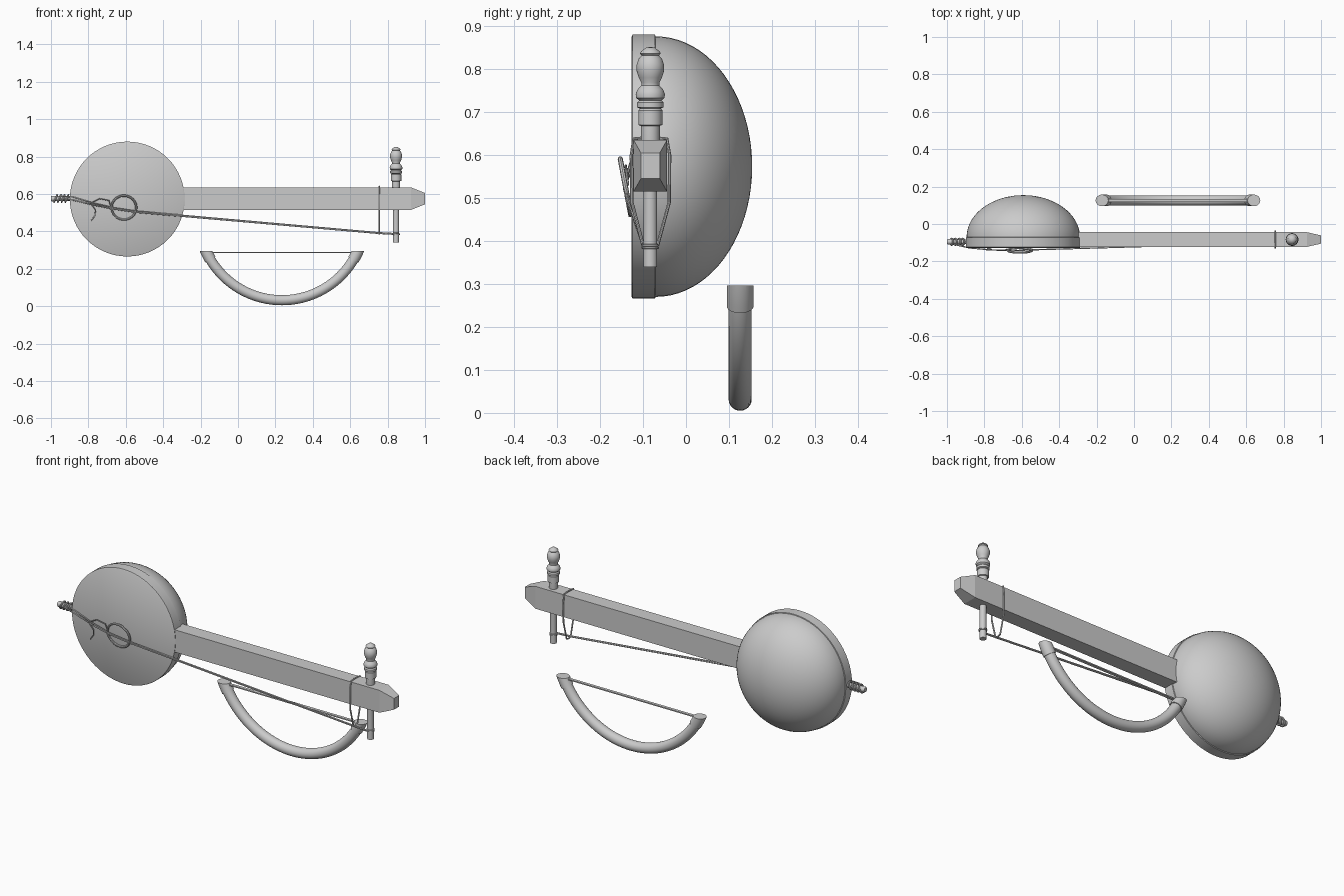
import bpy, bmesh, math
from mathutils import Vector

if "Cube" in bpy.data.objects:
    bpy.data.objects.remove(bpy.data.objects["Cube"])

grey = bpy.data.materials.new("plain_grey")
grey.diffuse_color = (0.6, 0.6, 0.6, 1)
grey.use_nodes = True
grey.node_tree.nodes["Principled BSDF"].inputs["Base Color"].default_value = grey.diffuse_color


def finish(bm, name, smooth=True):
    bmesh.ops.recalc_face_normals(bm, faces=bm.faces)
    me = bpy.data.meshes.new(name)
    bm.to_mesh(me)
    bm.free()
    me.materials.append(grey)
    ob = bpy.data.objects.new(name, me)
    bpy.context.collection.objects.link(ob)
    if smooth:
        bpy.ops.object.select_all(action='DESELECT')
        ob.select_set(True)
        bpy.context.view_layer.objects.active = ob
        bpy.ops.object.shade_smooth_by_angle(angle=math.radians(35))
    return ob


def lathe(name, profile, centre, axis, sides=32):
    """Revolve (radius, height) pairs about the x, y or z axis through centre."""
    bm = bmesh.new()
    c, rings = Vector(centre), []
    for r, h in profile:
        ring = []
        for i in range(sides):
            a = 2 * math.pi * i / sides
            u, v = r * math.cos(a), r * math.sin(a)
            p = {'x': (h, u, v), 'y': (u, h, v), 'z': (u, v, h)}[axis]
            ring.append(bm.verts.new(c + Vector(p)))
        rings.append(ring)
    for a, b in zip(rings, rings[1:]):
        for i in range(sides):
            j = (i + 1) % sides
            bm.faces.new((a[i], a[j], b[j], b[i]))
    bm.faces.new(rings[0])
    bm.faces.new(rings[-1])
    return finish(bm, name)


def tube(name, points, radius, closed=False, sides=8, cut_z=None):
    """Sweep a round section along a path, optionally trimmed flat at cut_z."""
    pts = [Vector(p) for p in points]
    n = len(pts)
    bm = bmesh.new()
    rings, side = [], None
    for i, p in enumerate(pts):
        if closed:
            t = pts[(i + 1) % n] - pts[i - 1]
        else:
            t = pts[min(i + 1, n - 1)] - pts[max(i - 1, 0)]
        t.normalize()
        if side is None:
            side = t.orthogonal()
        side = (side - t * side.dot(t)).normalized()
        up = t.cross(side)
        rings.append([bm.verts.new(p + radius * (math.cos(2 * math.pi * k / sides) * side
                                                 + math.sin(2 * math.pi * k / sides) * up))
                      for k in range(sides)])
    pairs = list(zip(rings, rings[1:])) + ([(rings[-1], rings[0])] if closed else [])
    for a, b in pairs:
        for k in range(sides):
            m = (k + 1) % sides
            bm.faces.new((a[k], a[m], b[m], b[k]))
    if not closed:
        bm.faces.new(rings[0])
        bm.faces.new(rings[-1])
    if cut_z is not None:
        geom = bm.verts[:] + bm.edges[:] + bm.faces[:]
        bmesh.ops.bisect_plane(bm, geom=geom, plane_co=(0, 0, cut_z), plane_no=(0, 0, 1), clear_outer=True)
        bmesh.ops.holes_fill(bm, edges=[e for e in bm.edges if e.is_boundary], sides=0)
    return finish(bm, name)


# Sound bowl: half ellipsoid back, with a short skin-covered drum in front
bowl = [(0.303, -0.09)]
bowl += [(0.303 * math.cos(a), -0.07 + 0.224 * math.sin(a))
         for a in [math.pi / 2 * i / 20 for i in range(20)]] + [(0.004, 0.154)]
lathe("bowl", bowl, (-0.592, 0, 0.573), 'y', 64)
lathe("drum_skin", [(0.302, -0.127), (0.307, -0.124), (0.307, -0.072), (0.301, -0.07)],
      (-0.592, 0, 0.573), 'y', 64)

# Neck: rectangular beam with a tapered tip
bm = bmesh.new()
sections = []
for x, hy, hz in [(-0.34, 0.039, 0.06), (0.925, 0.039, 0.06), (1.0, 0.022, 0.03)]:
    sections.append([bm.verts.new((x, -0.083 + sy * hy, 0.575 + sz * hz))
                     for sy, sz in [(-1, -1), (1, -1), (1, 1), (-1, 1)]])
for a, b in zip(sections, sections[1:]):
    for i in range(4):
        j = (i + 1) % 4
        bm.faces.new((a[i], a[j], b[j], b[i]))
bm.faces.new(sections[0])
bm.faces.new(sections[-1])
finish(bm, "neck", False)

# Turned tuning peg through the neck
peg = [(0.016, 0.34), (0.016, 0.58), (0.022, 0.63), (0.022, 0.668), (0.028, 0.67), (0.028, 0.704),
       (0.024, 0.708), (0.031, 0.711), (0.031, 0.722), (0.026, 0.727), (0.033, 0.733), (0.034, 0.742),
       (0.030, 0.752), (0.021, 0.762), (0.021, 0.768), (0.027, 0.78), (0.032, 0.796), (0.032, 0.81),
       (0.027, 0.824), (0.020, 0.832), (0.024, 0.836), (0.022, 0.841), (0.010, 0.85), (0.003, 0.851)]
lathe("tuning_peg", peg, (0.845, -0.083, 0), 'z')
for i in range(2):
    z = 0.384 + 0.006 * i
    lathe("peg_winding", [(0.015, z - 0.003), (0.020, z - 0.002), (0.020, z + 0.002), (0.015, z + 0.003)],
          (0.845, -0.083, 0), 'z', 20)

# Cord looped over the neck and drawn down to the strings
tube("neck_cord", [(0.755, y, z) for y, z in
                   [(-0.100, 0.39), (-0.126, 0.49), (-0.127, 0.60), (-0.122, 0.638), (-0.083, 0.641),
                    (-0.044, 0.638), (-0.038, 0.60), (-0.039, 0.49), (-0.066, 0.39), (-0.083, 0.386)]],
     0.004, closed=True)

# Tail spike with slanted cord windings
lathe("tail_spike", [(0.012, -1.0), (0.015, -0.995), (0.013, -0.96), (0.013, -0.87)],
      (0, -0.095, 0.575), 'x', 16)
for i in range(4):
    x = -0.975 + 0.02 * i
    tube("tail_winding", [(x + 0.008 * math.sin(a), -0.095 + 0.017 * math.cos(a), 0.576 + 0.019 * math.sin(a))
                          for a in [2 * math.pi * k / 20 for k in range(20)]], 0.005, closed=True)

# Bridge ring leaning off the skin, and a small bent wire bridge
tube("bridge_ring", [(-0.61 + 0.066 * math.cos(a), -0.141 - 0.012 * math.sin(a), 0.527 + 0.064 * math.sin(a))
                     for a in [2 * math.pi * k / 40 for k in range(40)]], 0.006, closed=True)
tube("wire_bridge", [(-0.785, -0.131, 0.457), (-0.765, -0.133, 0.485), (-0.762, -0.137, 0.515),
                     (-0.79, -0.139, 0.55), (-0.74, -0.14, 0.575), (-0.69, -0.139, 0.565),
                     (-0.68, -0.135, 0.53)], 0.003)

# Two strings from tail, over the ring, to the peg
for s in (-1, 1):
    tube("string", [(-0.95, -0.112, 0.582 + 0.008 * s), (-0.88, -0.128, 0.575 + 0.008 * s),
                    (-0.77, -0.138, 0.545 + 0.005 * s), (-0.66, -0.143, 0.522 + 0.003 * s),
                    (-0.545, -0.138, 0.505 + 0.003 * s), (0.755, -0.1, 0.391 + 0.002 * s),
                    (0.845, -0.1, 0.386 + 0.002 * s)], 0.0035, sides=6)

# Bow: curved stick with thicker end sleeves trimmed level
BX, BY, BZ, BR = 0.235, 0.126, 0.477, 0.445


def arc(a0, a1, n):
    return [(BX + BR * math.sin(a), BY, BZ - BR * math.cos(a))
            for a in [math.radians(a0 + (a1 - a0) * i / n) for i in range(n + 1)]]


tube("bow_stick", arc(-63, 63, 48), 0.027, sides=24, cut_z=0.29)
for s in (-1, 1):
    tube("bow_sleeve", arc(s * 59, s * 76, 8), 0.031, sides=24, cut_z=0.296)

# Bow hair: thin flat ribbon
bm = bmesh.new()
bmesh.ops.create_cube(bm, size=1)
bmesh.ops.scale(bm, vec=(0.78, 0.016, 0.006), verts=bm.verts)
bmesh.ops.translate(bm, vec=(BX, BY, 0.288), verts=bm.verts)
finish(bm, "bow_hair", False)
